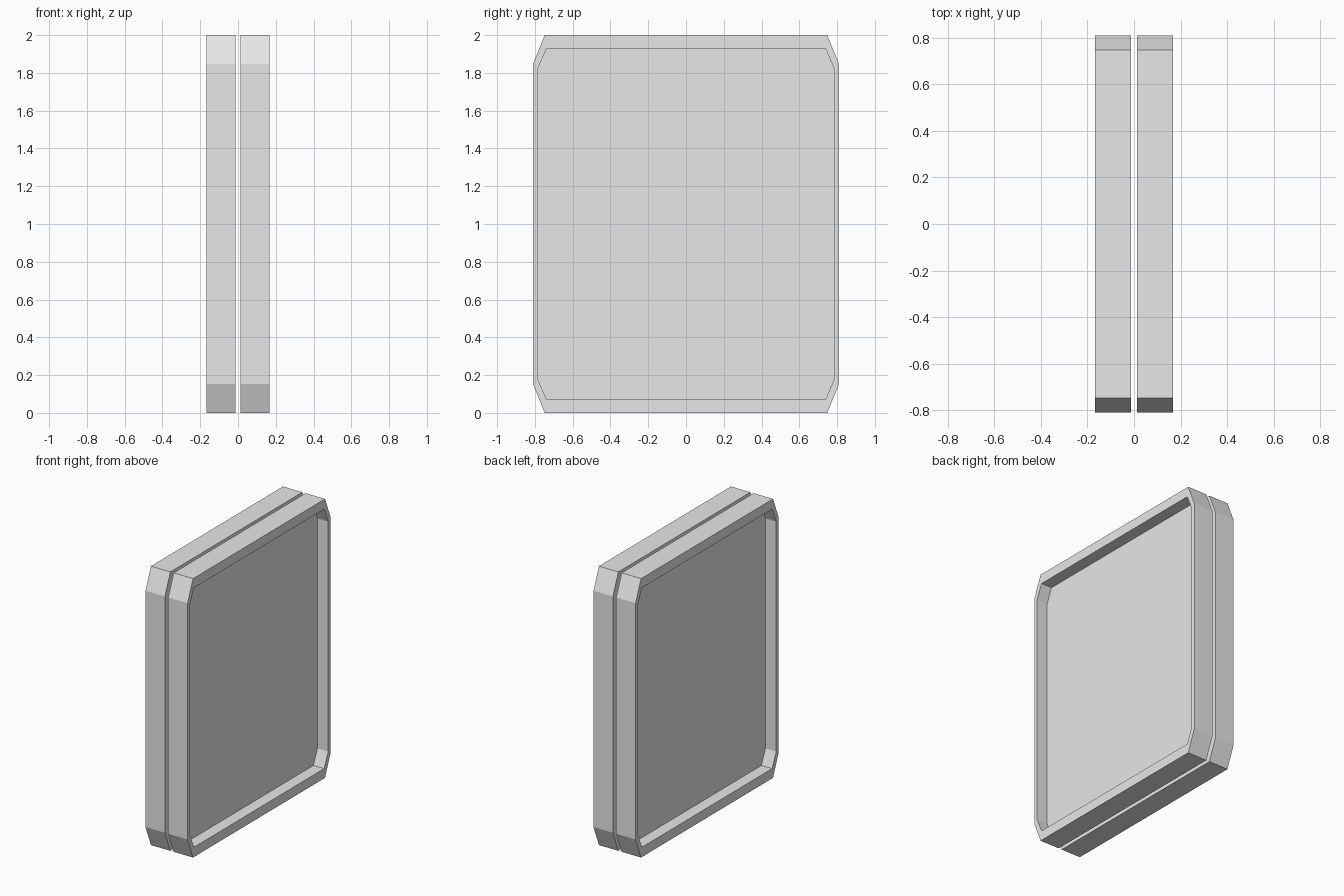
import bpy, bmesh

cube = bpy.data.objects.get("Cube")
if cube:
    bpy.data.objects.remove(cube, do_unlink=True)

# Single light grey material
grey = bpy.data.materials.new("light_grey")
grey.use_nodes = True
colour = (0.8, 0.8, 0.8, 1)
grey.diffuse_color = colour
grey.node_tree.nodes["Principled BSDF"].inputs["Base Color"].default_value = colour

GAP, OUT, FLOOR = 0.013, 0.167, 0.082


def outline(half_y, half_z, cut_y, cut_z):
    """Rectangle with clipped corners, as (y, z) points about z = 1."""
    y, z = half_y - cut_y, half_z - cut_z
    return [(half_y, 1 - z), (half_y, 1 + z), (y, 1 + half_z), (-y, 1 + half_z),
            (-half_y, 1 + z), (-half_y, 1 - z), (-y, 1 - half_z), (y, 1 - half_z)]


def tray(name, side):
    """Flat-backed panel with a recess on its outward face."""
    outer = outline(0.81, 1.0, 0.062, 0.153)
    inner = outline(0.783, 0.93, 0.045, 0.105)
    levels = [(outer, GAP), (outer, OUT), (inner, OUT), (inner, FLOOR)]
    bm = bmesh.new()
    rings = [[bm.verts.new((side * x, y, z)) for y, z in pts] for pts, x in levels]
    for a, b in zip(rings, rings[1:]):
        for i in range(8):
            j = (i + 1) % 8
            bm.faces.new((a[i], a[j], b[j], b[i]))
    bm.faces.new(rings[0])
    bm.faces.new(rings[-1])
    bmesh.ops.recalc_face_normals(bm, faces=bm.faces)
    mesh = bpy.data.meshes.new(name)
    bm.to_mesh(mesh)
    bm.free()
    mesh.materials.append(grey)
    bpy.context.collection.objects.link(bpy.data.objects.new(name, mesh))


# Two mirrored panels, back to back
tray("left_panel", 1)
tray("right_panel", -1)
